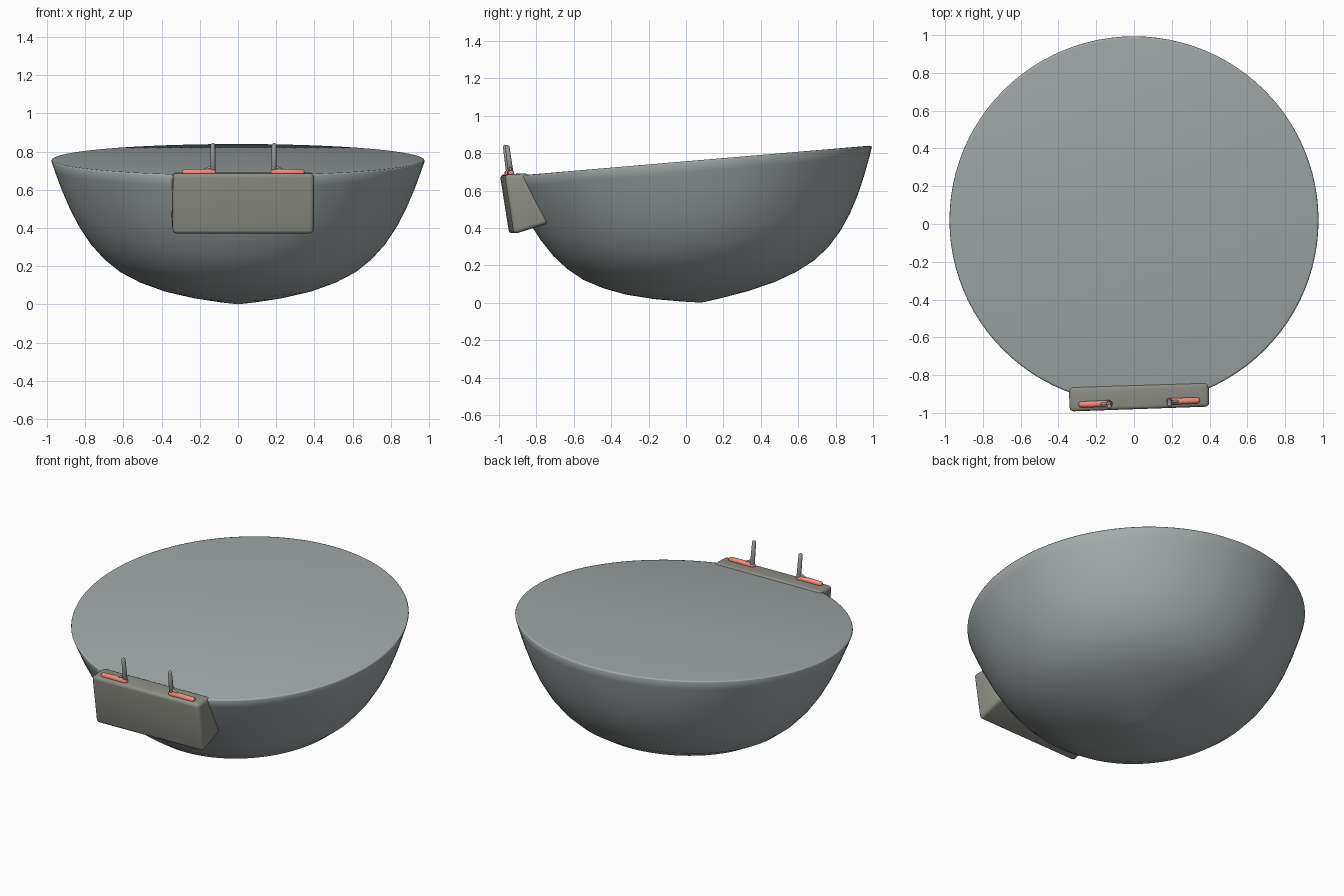
import bpy, bmesh, math
from mathutils import Vector, Matrix

if "Cube" in bpy.data.objects:
    bpy.data.objects.remove(bpy.data.objects["Cube"])


def material(name, rgb):
    m = bpy.data.materials.new(name)
    m.diffuse_color = (*rgb, 1)
    m.use_nodes = True
    m.node_tree.nodes["Principled BSDF"].inputs["Base Color"].default_value = m.diffuse_color
    return m


SLATE = material("slate", (0.36, 0.40, 0.40))
OLIVE = material("olive_grey", (0.27, 0.28, 0.24))
CORAL = material("coral", (0.9, 0.26, 0.2))
STEEL = material("steel", (0.33, 0.33, 0.33))


def finish(bm, name, mat, angle=40):
    bmesh.ops.recalc_face_normals(bm, faces=bm.faces)
    me = bpy.data.meshes.new(name)
    bm.to_mesh(me)
    bm.free()
    ob = bpy.data.objects.new(name, me)
    bpy.context.collection.objects.link(ob)
    me.materials.append(mat)
    bpy.ops.object.select_all(action='DESELECT')
    ob.select_set(True)
    bpy.context.view_layer.objects.active = ob
    bpy.ops.object.shade_smooth_by_angle(angle=math.radians(angle))
    return ob


def revolve(profile, name, mat, matrix, steps=24, angle=40):
    bm = bmesh.new()
    vs = [bm.verts.new((r, 0, z)) for r, z in profile]
    es = [bm.edges.new(p) for p in zip(vs, vs[1:])]
    bmesh.ops.spin(bm, geom=vs + es, axis=(0, 0, 1), cent=(0, 0, 0),
                   angle=math.tau, steps=steps, use_duplicate=False)
    bmesh.ops.remove_doubles(bm, verts=bm.verts, dist=1e-5)
    bmesh.ops.transform(bm, matrix=matrix, verts=bm.verts)
    return finish(bm, name, mat, angle)


def rod(a, b, r0, r1, name, mat):
    # rounded, tapering rod from a to b
    a, b = Vector(a), Vector(b)
    d = b - a
    n = d.length
    prof = [(0, 0), (r0 * .7, r0 * .25), (r0, r0 * .8), (r1, n - r1 * .8),
            (r1 * .7, n - r1 * .25), (0, n)]
    mat4 = Matrix.Translation(a) @ d.to_track_quat('Z', 'Y').to_matrix().to_4x4()
    return revolve(prof, name, mat, mat4, 16, 60)


# Bowl: closed revolved shell tilted so its rim rises to the back
bowl = [(0, -.752), (.1, -.738), (.25, -.712), (.4, -.675), (.52, -.63), (.62, -.577),
        (.70, -.513), (.77, -.435), (.83, -.345), (.88, -.25), (.925, -.145),
        (.96, -.05), (.977, 0), (.974, .006), (.965, .008), (0, .008)]
tilt = Matrix.Translation((0, .02, .75)) @ Matrix.Rotation(math.radians(4.85), 4, 'X')
revolve(bowl, "bowl", SLATE, tilt, 96, 60)

# Housing: wedge section extruded across, edges rounded, turned slightly
section = [(-.130, .685), (0, .692), (.105, .425), (-.08, .366)]
bm = bmesh.new()
face = bm.faces.new([bm.verts.new((-.37, y, z)) for y, z in section])
ext = bmesh.ops.extrude_face_region(bm, geom=[face])
bmesh.ops.translate(bm, vec=(.74, 0, 0),
                    verts=[v for v in ext["geom"] if isinstance(v, bmesh.types.BMVert)])
bmesh.ops.bevel(bm, geom=bm.edges[:], offset=.022, segments=4, profile=.5, affect='EDGES')
turn = Matrix.Translation((.025, -.853, 0)) @ Matrix.Rotation(math.radians(2), 4, 'Z')
bmesh.ops.transform(bm, matrix=turn, verts=bm.verts)
finish(bm, "housing", OLIVE)

# Two coral bars, each with an upright prong and a small brace
for side, s in (("left", -1), ("right", 1)):
    def p(x, y, z):
        return turn @ Vector((s * x, y, z))
    rod(p(.142, -.092, .692), p(.322, -.092, .692), .018, .016, side + "_bar", CORAL)
    rod(p(.160, -.088, .685), p(.160, -.110, .845), .014, .012, side + "_prong", STEEL)
    rod(p(.215, -.092, .698), p(.155, -.094, .728), .007, .007, side + "_brace", STEEL)
